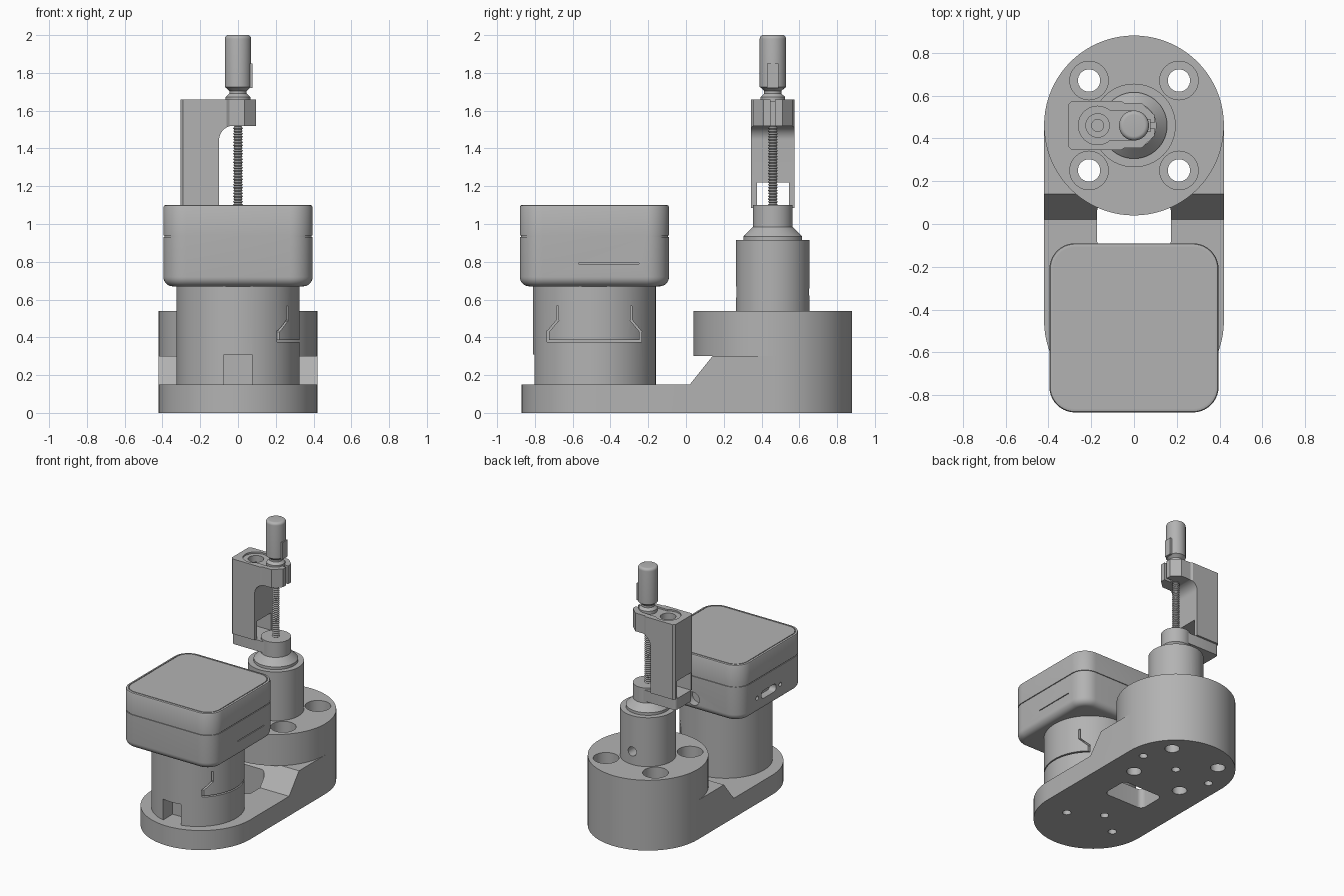
import bpy, bmesh
from math import sin, cos, pi
from mathutils import Matrix, Vector

if "Cube" in bpy.data.objects:
    bpy.data.objects.remove(bpy.data.objects["Cube"])

grey = bpy.data.materials.new("machined_grey")
grey.use_nodes = True
grey.diffuse_color = (0.45, 0.45, 0.45, 1)
grey.node_tree.nodes["Principled BSDF"].inputs["Base Color"].default_value = (0.45, 0.45, 0.45, 1)

REAR = 0.46      # tower axis (y)
FRONT = -0.485   # housing axis (y)
parts = []


def make(name, bm, keep=True):
    bmesh.ops.recalc_face_normals(bm, faces=bm.faces)
    mesh = bpy.data.meshes.new(name)
    bm.to_mesh(mesh)
    bm.free()
    mesh.materials.append(grey)
    obj = bpy.data.objects.new(name, mesh)
    bpy.context.collection.objects.link(obj)
    if keep:
        parts.append(obj)
    return obj


def loft(name, rings, keep=True):
    """Skin a stack of equal-length closed rings and cap both ends."""
    bm = bmesh.new()
    rows = [[bm.verts.new(p) for p in ring] for ring in rings]
    n = len(rows[0])
    for a, b in zip(rows, rows[1:]):
        for i in range(n):
            j = (i + 1) % n
            bm.faces.new((a[i], a[j], b[j], b[i]))
    bm.faces.new(rows[0])
    bm.faces.new(rows[-1])
    return make(name, bm, keep)


def prism(name, pts, lo, hi, axis="z", keep=True):
    """Extrude a 2D outline along an axis."""
    place = {"z": lambda a, b, c: (a, b, c), "y": lambda a, b, c: (a, c, b),
             "x": lambda a, b, c: (c, a, b)}[axis]
    return loft(name, [[place(a, b, c) for a, b in pts] for c in (lo, hi)], keep)


def lathe(name, profile, x=0, y=0, n=64, keep=True):
    """Revolve (radius, z) points about a vertical axis."""
    ang = [2 * pi * i / n for i in range(n)]
    return loft(name, [[(x + r * cos(a), y + r * sin(a), z) for a in ang] for r, z in profile], keep)


def arc(cx, cy, r, a0, a1, n=12):
    return [(cx + r * cos(a0 + (a1 - a0) * i / n), cy + r * sin(a0 + (a1 - a0) * i / n))
            for i in range(n + 1)]


def round_rect(cx, cy, hx, hy, r, n=10):
    pts = []
    for k, (sx, sy) in enumerate(((1, 1), (-1, 1), (-1, -1), (1, -1))):
        pts += arc(cx + sx * (hx - r), cy + sy * (hy - r), r, k * pi / 2, (k + 1) * pi / 2, n)
    return pts


def disc_cut(a, b, r, lo, hi, axis="z", n=32):
    return prism("cutter", [(a + r * cos(2 * pi * i / n), b + r * sin(2 * pi * i / n))
                            for i in range(n)], lo, hi, axis, False)


def box_cut(x0, x1, y0, y1, z0, z1):
    return prism("cutter", [(x0, y0), (x1, y0), (x1, y1), (x0, y1)], z0, z1, "z", False)


def boolean(obj, cutters, op="DIFFERENCE"):
    for c in cutters:
        m = obj.modifiers.new("cut", "BOOLEAN")
        m.operation, m.solver, m.object = op, "EXACT", c
        bpy.context.view_layer.update()
        dg = bpy.context.evaluated_depsgraph_get()
        mesh = bpy.data.meshes.new_from_object(obj.evaluated_get(dg))
        obj.modifiers.clear()
        obj.data = mesh
        bpy.data.objects.remove(c)


# Base plate: stadium outline with a stepped, sloped side profile
stadium = arc(0, REAR, 0.42, 0, pi, 40) + arc(0, -0.45, 0.42, pi, 2 * pi, 40)
base = prism("base_plate", stadium, 0, 0.30)
step = prism("cutter", [(-1, -0.1), (1, -0.1), (1, 0.5), (0.14, 0.5), (0.14, 0.30),
                        (0.02, 0.15), (-1, 0.15)], -1, 1, "x", False)
boolean(base, [step], "INTERSECT")
boolean(base, [prism("cutter", round_rect(0, -0.01, 0.172, 0.11, 0.04), -0.1, 0.5, "z", False)])
corners = [(sx * 0.21, REAR + sy * 0.21) for sx in (1, -1) for sy in (1, -1)]
boolean(base, [disc_cut(x, y, 0.052, -0.1, 0.5) for x, y in corners])
boolean(base, [disc_cut(x, y, 0.03, -0.1, 0.1) for x, y in
               ((0.3, REAR), (-0.3, REAR), (0, REAR), (0.2, -0.5), (-0.03, -0.36), (-0.22, -0.5))])

# Round flange with counterbored holes
flange = lathe("rear_flange", [(0.42, 0.30), (0.42, 0.54)], 0, REAR, 80)
for x, y in corners:
    boolean(flange, [disc_cut(x, y, 0.052, 0.2, 0.6), disc_cut(x, y, 0.09, 0.45, 0.6)])

# Tower with shoulder, cone and collar
tower = lathe("tower", [(0.195, 0.54), (0.195, 0.915), (0.155, 0.915), (0.155, 0.935),
                        (0.148, 0.942), (0.105, 0.985), (0.105, 1.10)], 0, REAR)
boolean(tower, [disc_cut(0, 0.64, 0.035, REAR + 0.1, 1, "y"),
                disc_cut(0, 0.64, 0.035, 0, REAR - 0.1, "y")])

# Threaded rod
thread = [(0.026 if i % 2 else 0.019, 1.08 + i * 0.0075) for i in range(61)]
lathe("threaded_rod", thread, 0, REAR, 24)

# C-shaped bracket
side = [(-0.305, 1.085), (-0.305, 1.66), (0.095, 1.66), (0.095, 1.52)]
side += arc(-0.025, 1.445, 0.075, pi / 2, pi) + [(-0.10, 1.085)]
bracket = prism("bracket", side, REAR - 0.2, REAR + 0.2, "y")
half = [(-0.305, 0.1), (-0.29, 0.115), (-0.06, 0.115), (-0.045, 0.105), (0.035, 0.105), (0.095, 0.05)]
plan = [(x, REAR + d) for x, d in half] + [(x, REAR - d) for x, d in reversed(half)]
boolean(bracket, [prism("cutter", plan, 1, 2, "z", False)], "INTERSECT")
boolean(bracket, [
    box_cut(-0.5, 0, REAR - 0.085, REAR + 0.085, 1, 1.22),
    disc_cut(-0.17, REAR, 0.09, 1.648, 1.7),
    box_cut(-0.15, 0.01, REAR - 0.07, REAR + 0.07, 1.648, 1.7),
    disc_cut(-0.17, REAR, 0.055, 1.60, 1.7),
    disc_cut(-0.17, REAR, 0.028, 1.5, 1.7),
    box_cut(0.04, 0.2, REAR - 0.012, REAR + 0.012, 1.5, 1.7)])
prism("bracket_foot", round_rect(-0.1525, REAR, 0.1525, 0.1, 0.02, 4), 1.0, 1.085)

# Adjusting knob with a thin side plate
cap = [(0.05 + dx, z) for dx, z in arc(0, 1.98, 0.02, 0, pi / 2, 6)]
lathe("knob", [(0.065, 1.645), (0.065, 1.672), (0.046, 1.69), (0.046, 1.705), (0.062, 1.72),
               (0.07, 1.725)] + cap, 0, REAR, 40)
prism("knob_plate", [(0.06, REAR - 0.03), (0.077, REAR - 0.03), (0.077, REAR + 0.03),
                     (0.06, REAR + 0.03)], 1.72, 1.85)

# Housing column with front notch and a slit flap
column = lathe("housing_column", [(0.325, 0.15), (0.325, 0.68)], 0, FRONT, 80)
boolean(column, [box_cut(-0.075, 0.075, -1, FRONT - 0.2, 0.1, 0.31)])
flap = [(0.195, 0.56), (0.195, 0.49), (0.245, 0.43), (0.245, 0.38)]
path = [Vector((FRONT - d, z)) for d, z in flap] + [Vector((FRONT + d, z)) for d, z in reversed(flap)]
for a, b in zip(path, path[1:]):
    t = (b - a).normalized() * 0.005
    s = Vector((-t.y, t.x))
    boolean(column, [prism("cutter", [a - t + s, b + t + s, b + t - s, a - t - s], 0.17, 0.5, "x", False)])

# Rounded box housing: seam groove and lid groove come from the stacked insets
stack = [(0.05 - 0.05 * sin(i * pi / 16), 0.72 - 0.05 * cos(i * pi / 16)) for i in range(9)]
stack += [(0, 0.932), (0.006, 0.932), (0.006, 0.938), (0, 0.938), (0, 1.09), (0.004, 1.098),
          (0.01, 1.10), (0.018, 1.10), (0.018, 1.094), (0.024, 1.094), (0.024, 1.10)]
box = loft("box_housing", [[(x, y, z) for x, y in
                            round_rect(0, FRONT, 0.395 - d, 0.395 - d, 0.12 - d)] for d, z in stack])
boolean(box, [
    prism("cutter", round_rect(-0.44, 0.79, 0.09, 0.03, 0.028, 6), -0.5, -0.34, "x", False),
    disc_cut(-0.58, 0.79, 0.015, -0.5, -0.36, "x"),
    disc_cut(-0.30, 0.79, 0.015, -0.5, -0.36, "x"),
    disc_cut(0, 0.76, 0.05, -0.15, 0, "y"),
    box_cut(0.385, 0.5, -0.57, -0.25, 0.787, 0.793)])

# Smooth round surfaces, keep hard edges
bpy.ops.object.select_all(action="DESELECT")
for p in parts:
    p.select_set(True)
bpy.context.view_layer.objects.active = parts[0]
bpy.ops.object.shade_smooth_by_angle(angle=0.5)
